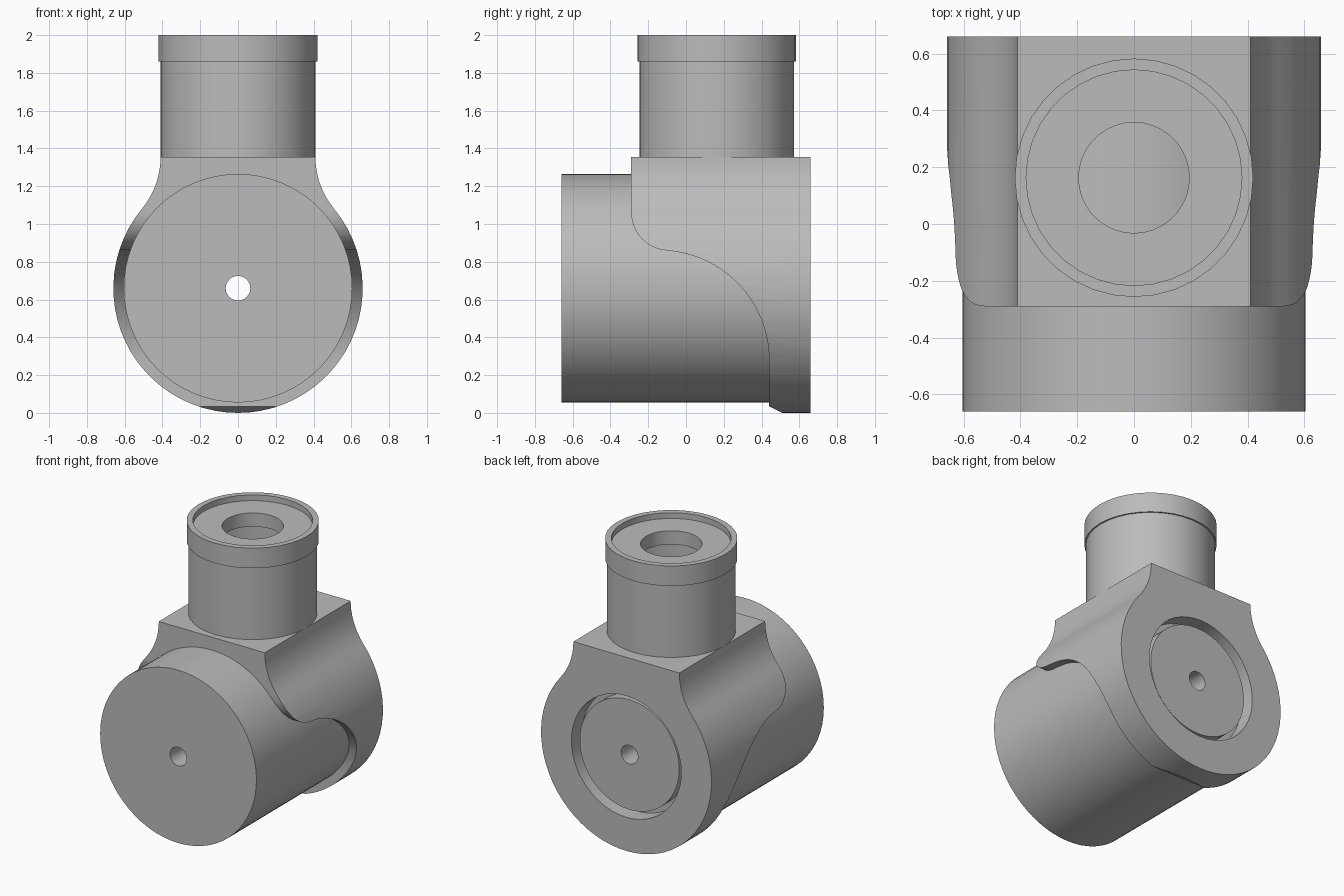
import bpy, bmesh
from math import sin, cos, pi, radians, atan2, degrees
from mathutils import Matrix, Vector

if "Cube" in bpy.data.objects:
    bpy.data.objects.remove(bpy.data.objects["Cube"], do_unlink=True)

grey = bpy.data.materials.new("plain grey")
grey.use_nodes = True
colour = (0.5, 0.5, 0.5, 1)
grey.diffuse_color = colour
grey.node_tree.nodes["Principled BSDF"].inputs["Base Color"].default_value = colour

AXIS_Z = 0.66      # height of the horizontal axis
NECK_Y = 0.163     # position of the upright axis


def finish(name, bm):
    bmesh.ops.recalc_face_normals(bm, faces=bm.faces)
    mesh = bpy.data.meshes.new(name)
    bm.to_mesh(mesh)
    bm.free()
    mesh.materials.append(grey)
    obj = bpy.data.objects.new(name, mesh)
    bpy.context.collection.objects.link(obj)
    return obj


def lathe(name, profile, segments, matrix):
    """Spin a closed (radius, height) loop round z, then place it."""
    bm = bmesh.new()
    rings = []
    for i in range(segments):
        a = 2 * pi * i / segments
        rings.append([bm.verts.new((r * cos(a), r * sin(a), h)) for r, h in profile])
    n = len(profile)
    for i in range(segments):
        here, there = rings[i], rings[(i + 1) % segments]
        for j in range(n):
            k = (j + 1) % n
            bm.faces.new((here[j], there[j], there[k], here[k]))
    bm.transform(matrix)
    return finish(name, bm)


def prism(name, points, direction):
    """Extrude a flat outline along a direction."""
    bm = bmesh.new()
    face = bm.faces.new([bm.verts.new(p) for p in points])
    new = bmesh.ops.extrude_face_region(bm, geom=[face])["geom"]
    bmesh.ops.translate(bm, vec=Vector(direction),
                        verts=[v for v in new if isinstance(v, bmesh.types.BMVert)])
    return finish(name, bm)


def cylinder(name, radius, depth, segments, matrix):
    bm = bmesh.new()
    bmesh.ops.create_cone(bm, cap_ends=True, segments=segments, radius1=radius,
                          radius2=radius, depth=depth, matrix=matrix)
    return finish(name, bm)


def arc(cx, cy, r, start, end, steps):
    angles = [radians(start + (end - start) * i / steps) for i in range(steps + 1)]
    return [(cx + r * cos(a), cy + r * sin(a)) for a in angles]


def boolean(obj, cutter, operation):
    mod = obj.modifiers.new("cut", 'BOOLEAN')
    mod.operation, mod.solver, mod.object = operation, 'EXACT', cutter
    bpy.context.view_layer.objects.active = obj
    bpy.ops.object.modifier_apply(modifier=mod.name)
    bpy.data.objects.remove(cutter, do_unlink=True)


def smooth(obj):
    bpy.ops.object.select_all(action='DESELECT')
    obj.select_set(True)
    bpy.context.view_layer.objects.active = obj
    bpy.ops.object.shade_smooth_by_angle(angle=radians(25))


# maps the lathe axis onto +y at the height of the horizontal axis
along_y = Matrix.Translation((0, 0, AXIS_Z)) @ Matrix.Rotation(-pi / 2, 4, 'X')
upright = Matrix.Translation((0, NECK_Y, 0))

# Housing: round below, flaring in to a flat top
fillet_r = 0.43
fillet = (0.41 + fillet_r, 1.355)
tangent = degrees(atan2(fillet[1] - AXIS_Z, fillet[0]))
right_half = (arc(0, AXIS_Z, 0.66, -90, tangent, 24)
              + arc(*fillet, fillet_r, 180 + tangent, 180, 8)[1:])
outline = right_half + [(-x, z) for x, z in reversed(right_half[1:])]
housing = prism("housing", [(x, -0.29, z) for x, z in outline], (0, 0.95, 0))

# Swept side shape: keeps the top long and the bottom short
side = ([(-0.29, 1.5)] + arc(-0.09, 1.06, 0.2, 180, 266.3, 12)
        + arc(-0.14, 0.28, 0.58, 86.3, 0, 20)[1:]
        + [(0.44, 0.035), (0.52, -0.005), (0.8, -0.005), (0.8, 1.5)])
keep = prism("side_cutter", [(-1, y, z) for y, z in side], (2, 0, 0))
boolean(housing, keep, 'INTERSECT')

# Bore for the drum, rear opening and neck passage
turn = along_y
boolean(housing, cylinder("bore_cutter", 0.595, 1.54, 64,
                          turn @ Matrix.Translation((0, 0, -0.23))), 'DIFFERENCE')
boolean(housing, cylinder("opening_cutter", 0.425, 0.8, 48,
                          turn @ Matrix.Translation((0, 0, 0.6))), 'DIFFERENCE')
boolean(housing, cylinder("passage_cutter", 0.385, 0.4, 32,
                          upright @ Matrix.Translation((0, 0, 1.3))), 'DIFFERENCE')
smooth(housing)

# Drum with a centre hole and a stepped rear disc
drum = lathe("drum", [(0.065, -0.66), (0.605, -0.66), (0.605, 0.545),
                      (0.385, 0.545), (0.385, 0.625), (0.065, 0.625)], 64, along_y)
smooth(drum)

# Hollow neck with rim collar and recessed, pierced cap
neck = lathe("neck", [(0.41, 1.33), (0.41, 1.86), (0.42, 1.86), (0.42, 2.0),
                      (0.38, 2.0), (0.38, 1.96), (0.195, 1.96), (0.195, 1.865),
                      (0.375, 1.865), (0.375, 1.33)], 36, upright)
smooth(neck)
